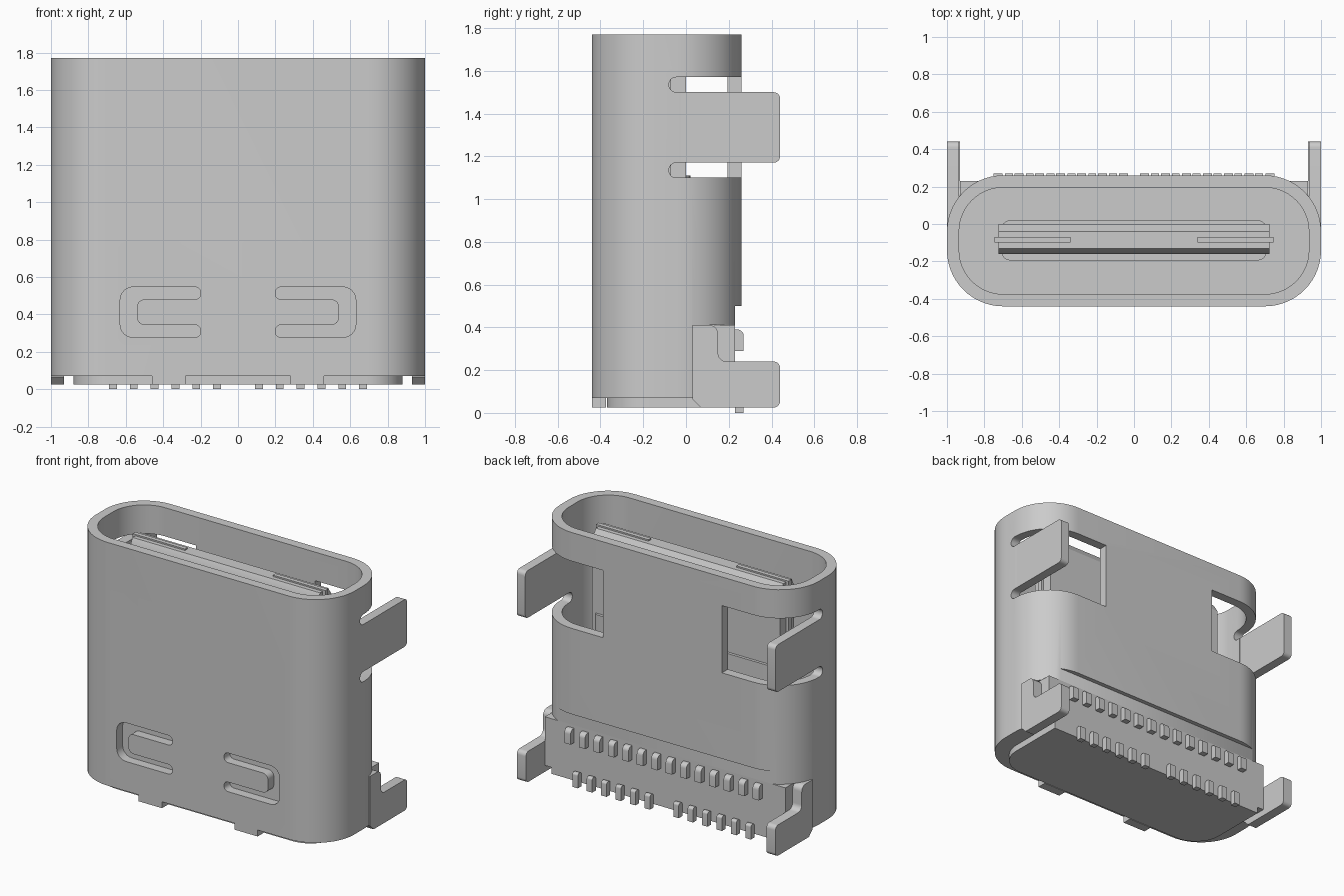
import bpy, bmesh, math
from mathutils import Vector

if "Cube" in bpy.data.objects:
    bpy.data.objects.remove(bpy.data.objects["Cube"])

metal = bpy.data.materials.new("plain grey")
metal.diffuse_color = (0.6, 0.6, 0.6, 1)
metal.use_nodes = True
metal.node_tree.nodes["Principled BSDF"].inputs["Base Color"].default_value = metal.diffuse_color


def fillet(corners, n=6):
    """corners: (u, v, radius) -> outline with true arcs at the corners"""
    out = []
    for i, (u, v, r) in enumerate(corners):
        p = Vector((u, v))
        if r == 0:
            out.append(p)
            continue
        a = (Vector(corners[i - 1][:2]) - p).normalized()
        b = (Vector(corners[(i + 1) % len(corners)][:2]) - p).normalized()
        half = a.angle(b) / 2
        c = p + (a + b).normalized() * (r / math.sin(half))
        s, e = p + a * (r / math.tan(half)) - c, p + b * (r / math.tan(half)) - c
        sweep = s.angle(e)
        for k in range(n + 1):
            t = k / n
            out.append(c + (s * math.sin((1 - t) * sweep) + e * math.sin(t * sweep)) / math.sin(sweep))
    return out


def rrect(u0, u1, v0, v1, r=0.0, r2=None, n=6):
    """rectangle, r on the low-v corners, r2 on the high-v corners"""
    r2 = r if r2 is None else r2
    return fillet([(u0, v0, r), (u1, v0, r), (u1, v1, r2), (u0, v1, r2)], n)


def prism(name, outline, axis, lo, hi):
    """extrude an outline along x (yz outline), y (xz outline) or z (xy outline)"""
    place = {'x': lambda u, v, w: (w, u, v),
             'y': lambda u, v, w: (u, w, v),
             'z': lambda u, v, w: (u, v, w)}[axis]
    bm = bmesh.new()
    rings = [[bm.verts.new(place(u, v, w)) for u, v in outline] for w in (lo, hi)]
    for ring in rings:
        bm.faces.new(ring)
    for i in range(len(outline)):
        bm.faces.new((rings[0][i - 1], rings[0][i], rings[1][i], rings[1][i - 1]))
    bmesh.ops.recalc_face_normals(bm, faces=bm.faces)
    me = bpy.data.meshes.new(name)
    bm.to_mesh(me)
    bm.free()
    me.materials.append(metal)
    ob = bpy.data.objects.new(name, me)
    bpy.context.collection.objects.link(ob)
    return ob


def activate(ob):
    bpy.ops.object.select_all(action='DESELECT')
    ob.select_set(True)
    bpy.context.view_layer.objects.active = ob


def cut(ob, cutter):
    m = ob.modifiers.new("cut", 'BOOLEAN')
    m.operation, m.solver, m.object = 'DIFFERENCE', 'EXACT', cutter
    activate(ob)
    bpy.ops.object.modifier_apply(modifier=m.name)
    bpy.data.objects.remove(cutter)


def sided(s, lo, hi):
    return (lo, hi) if s > 0 else (-hi, -lo)


# Outer shell tube
shell = prism("shell", rrect(-1, 1, -0.44, 0.26, 0.30, n=14), 'z', 0.025, 1.77)
cut(shell, prism("bore", rrect(-0.935, 0.935, -0.375, 0.195, 0.235, n=14), 'z', -1, 3))
# Open lower back
cut(shell, prism("back_cut", rrect(-2, 2, 0.03, 1), 'z', -1, 0.41))
cut(shell, prism("back_step", rrect(-2, 2, 0.23, 1), 'z', -1, 0.5))
# Bottom rim, leaving two small tabs
for x0, x1 in ((-2, -0.46), (-0.28, 0.28), (0.46, 2)):
    cut(shell, prism("rim_cut", rrect(x0, x1, -1, 1), 'z', -1, 0.07))
for s in (-1, 1):
    # Window left by the folded-out leg, with relief slots
    window = fillet([(-0.08, 1.10, 0.034), (0.5, 1.10, 0), (0.5, 1.57, 0), (-0.08, 1.57, 0.034),
                     (-0.08, 1.50, 0.034), (-0.02, 1.50, 0), (-0.02, 1.17, 0), (-0.08, 1.17, 0.034)])
    cut(shell, prism("window", window, 'x', *sided(s, 0.46, 1.2)))
    # C-shaped slot around the front spring
    slot = fillet([(0.2, 0.277, 0.03), (0.63, 0.277, 0.07), (0.63, 0.547, 0.07), (0.2, 0.547, 0.03),
                   (0.2, 0.48, 0.03), (0.54, 0.48, 0.04), (0.54, 0.344, 0.04), (0.2, 0.344, 0.03)])
    cut(shell, prism("slot", [(s * u, v) for u, v in slot], 'y', -0.6, -0.3))

# Mounting legs
for s, side in ((-1, "left"), (1, "right")):
    upper = fillet([(-0.02, 1.17, 0), (0.44, 1.17, 0.03), (0.44, 1.50, 0.03), (-0.02, 1.50, 0)])
    prism(side + "_upper_leg", upper, 'x', *sided(s, 0.935, 1))
    lower = fillet([(0.03, 0.065, 0), (0.07, 0.025, 0), (0.44, 0.025, 0.03), (0.44, 0.24, 0.03),
                    (0.15, 0.24, 0.04), (0.15, 0.41, 0.04), (0.03, 0.41, 0)])
    prism(side + "_lower_leg", lower, 'x', *sided(s, 0.93, 1))

# Insulating housing: core in the shell, back block and base
prism("housing_core", rrect(-0.935, 0.935, -0.375, 0.195, 0.235, n=14), 'z', 0.07, 0.55)
prism("housing_back", rrect(-0.93, 0.93, 0.0, 0.23), 'z', 0.07, 0.41)
prism("housing_base", rrect(-0.88, 0.88, -0.37, 0.23, 0.2, 0.0, n=10), 'z', 0.025, 0.08)

# Tongue with thicker root and metal mid plate
tip = [(-0.16, 0.5), (-0.16, 1.62), (-0.13, 1.68), (-0.04, 1.68), (0, 1.62), (0, 0.5)]
prism("tongue", tip, 'x', -0.725, 0.725)
prism("tongue_root", rrect(-0.71, 0.71, -0.195, 0.02, 0.05), 'z', 0.5, 1.11)
for s, side in ((-1, "left"), (1, "right")):
    prism(side + "_mid_plate", rrect(*sided(s, 0.34, 0.745), -0.10, -0.07), 'z', 0.5, 1.69)

# Two rows of solder contacts
for i in range(14):
    x = (i - 6.5) * 0.112
    prism("upper_contact", rrect(0.2, 0.27, 0.29, 0.39, 0, 0.03), 'x', x - 0.024, x + 0.024)
for k in range(1, 7):
    for s in (-1, 1):
        x = s * k * 0.1115
        prism("lower_contact", rrect(0.23, 0.27, 0.0, 0.1, 0, 0.015), 'x', x - 0.021, x + 0.021)

for ob in list(bpy.context.scene.objects):
    activate(ob)
    bpy.ops.object.shade_smooth_by_angle(angle=math.radians(30))
